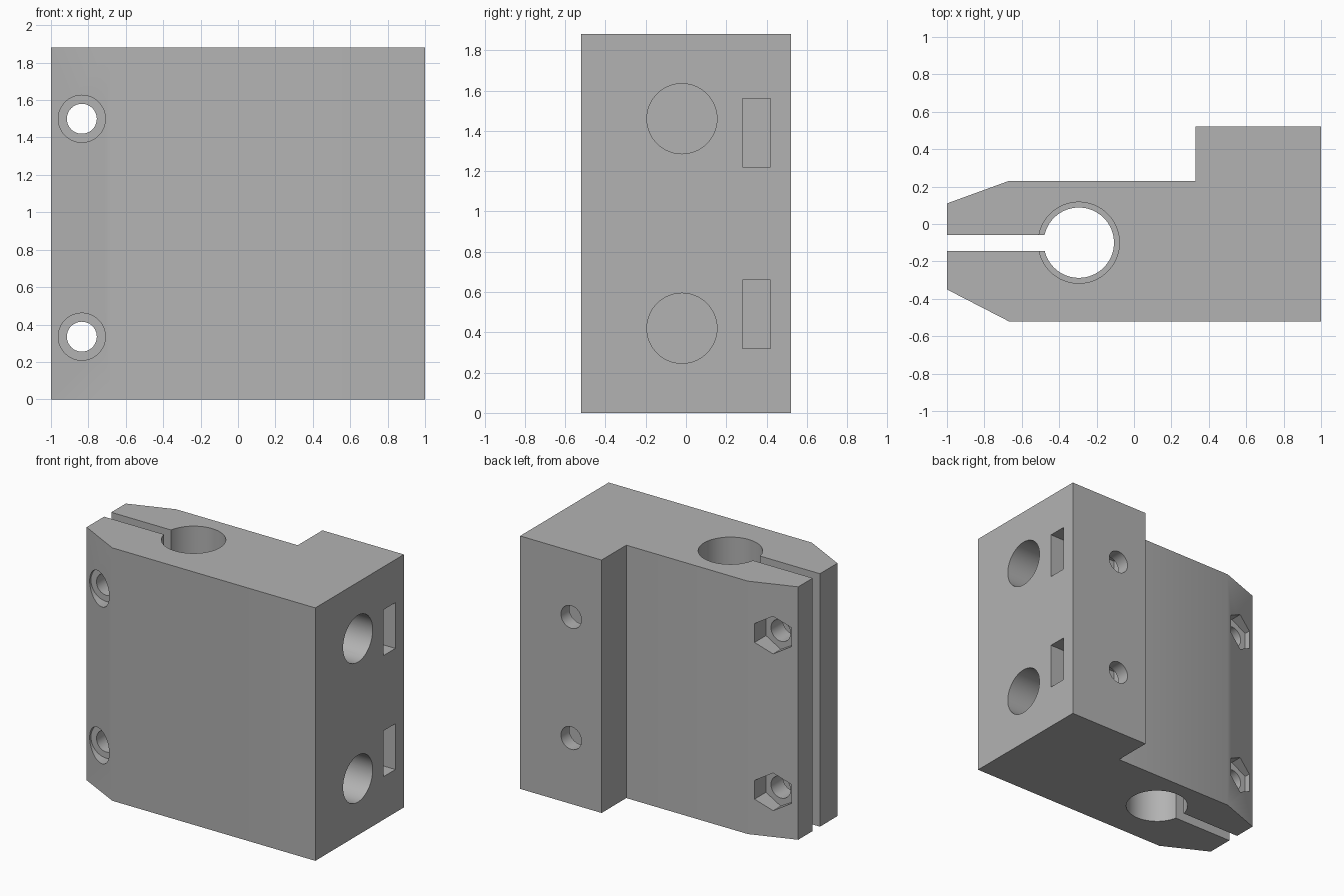
import bpy
import bmesh
from math import pi, radians
from mathutils import Matrix, Vector

default = bpy.data.objects.get("Cube")
if default:
    bpy.data.objects.remove(default, do_unlink=True)

HEIGHT = 1.88
BORE = (-0.295, -0.10)
TURN = {"x": Matrix.Rotation(pi / 2, 4, "Y"),
        "y": Matrix.Rotation(pi / 2, 4, "X"),
        "z": Matrix.Identity(4)}

grey = bpy.data.materials.new("plain grey")
grey.use_nodes = True
grey.diffuse_color = (0.45, 0.45, 0.45, 1)
grey.node_tree.nodes["Principled BSDF"].inputs["Base Color"].default_value = grey.diffuse_color


def make_object(name, bm):
    bmesh.ops.recalc_face_normals(bm, faces=bm.faces[:])
    mesh = bpy.data.meshes.new(name)
    bm.to_mesh(mesh)
    bm.free()
    obj = bpy.data.objects.new(name, mesh)
    bpy.context.collection.objects.link(obj)
    mesh.materials.append(grey)
    return obj


# Clamp block: plan outline extruded upwards
outline = [(-1, -0.35), (-0.67, -0.52), (1, -0.52), (1, 0.52),
           (0.33, 0.52), (0.33, 0.23), (-0.67, 0.23), (-1, 0.11)]
bm = bmesh.new()
base = bm.faces.new([bm.verts.new((x, y, 0)) for x, y in outline])
top = bmesh.ops.extrude_face_region(bm, geom=[base])["geom"]
bmesh.ops.translate(bm, vec=(0, 0, HEIGHT),
                    verts=[v for v in top if isinstance(v, bmesh.types.BMVert)])
block = make_object("clamp_block", bm)
cutters = []


def cut(obj):
    obj.hide_render = True
    cutters.append(obj)
    mod = block.modifiers.new(obj.name, "BOOLEAN")
    mod.operation = "DIFFERENCE"
    mod.solver = "EXACT"
    mod.object = obj


def cut_round(name, axis, start, end, radius, sides=64):
    """Cut a cylinder (or hexagon) between two points along an axis."""
    a, b = Vector(start), Vector(end)
    bm = bmesh.new()
    bmesh.ops.create_cone(bm, cap_ends=True, segments=sides, radius1=radius,
                          radius2=radius, depth=(b - a).length,
                          matrix=Matrix.Translation((a + b) / 2) @ TURN[axis])
    cut(make_object(name, bm))


def cut_box(name, low, high):
    a, b = Vector(low), Vector(high)
    bm = bmesh.new()
    bmesh.ops.create_cube(bm, size=1, matrix=Matrix.Translation((a + b) / 2)
                          @ Matrix.Diagonal((*(b - a), 1)))
    cut(make_object(name, bm))


# Vertical bore, wider at both ends, with the clamping slot
cut_round("bore", "z", (*BORE, -0.1), (*BORE, HEIGHT + 0.1), 0.188)
cut_round("lower_seat", "z", (*BORE, -0.1), (*BORE, 0.67), 0.217)
cut_round("upper_seat", "z", (*BORE, 1.21), (*BORE, HEIGHT + 0.1), 0.217)
cut_box("clamp_slot", (-1.2, -0.145, -0.1), (BORE[0], -0.06, HEIGHT + 0.1))

# Clamp screws: through hole, head recess in front, hexagonal nut pocket behind
for z in (0.335, 1.5):
    x = -0.835
    cut_round("screw_hole", "y", (x, -0.7, z), (x, 0.4, z), 0.08, 48)
    cut_round("head_recess", "y", (x, -0.7, z), (x, -0.355, z), 0.126, 48)
    cut_round("nut_pocket", "y", (x, 0.08, z), (x, 0.4, z), 0.14, 6)

# Rod sockets with their set screws and nut slots
for rod_z, nut_z in ((0.42, 0.49), (1.46, 1.39)):
    cut_round("rod_socket", "x", (0.17, -0.02, rod_z), (1.2, -0.02, rod_z), 0.174)
    cut_round("set_screw_hole", "y", (0.58, 0, nut_z), (0.58, 0.7, nut_z), 0.084, 48)
    cut_box("nut_slot", (0.42, 0.28, nut_z - 0.17), (1.2, 0.42, nut_z + 0.17))

# Bake the cuts and remove the cutters
bpy.context.view_layer.update()
evaluated = block.evaluated_get(bpy.context.evaluated_depsgraph_get())
mesh = bpy.data.meshes.new_from_object(evaluated)
block.modifiers.clear()
block.data = mesh
for obj in cutters:
    bpy.data.objects.remove(obj, do_unlink=True)
mesh.materials.clear()
mesh.materials.append(grey)
for poly in mesh.polygons:
    poly.material_index = 0

bpy.ops.object.select_all(action="DESELECT")
block.select_set(True)
bpy.context.view_layer.objects.active = block
bpy.ops.object.shade_smooth_by_angle(angle=radians(30))
